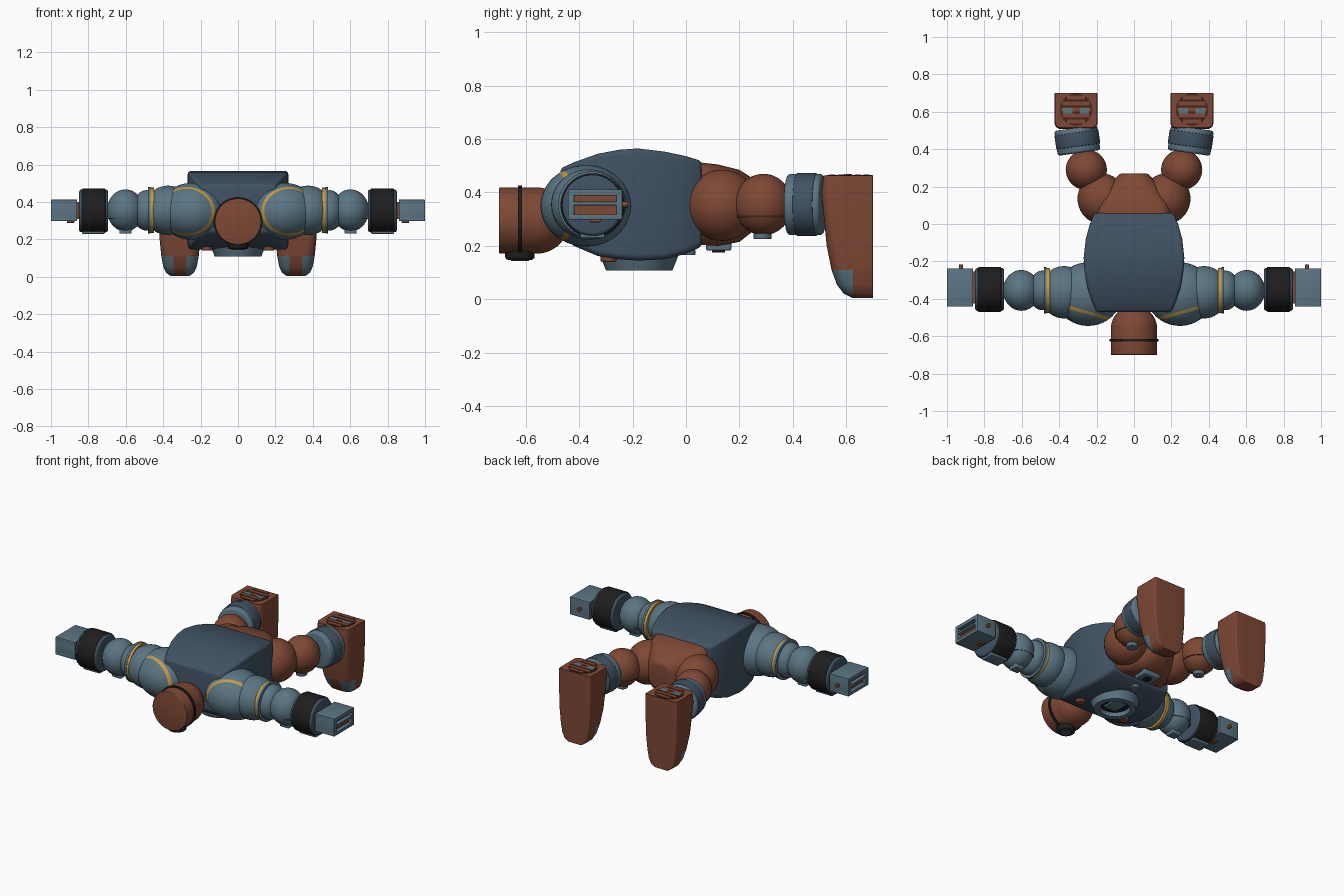
import bpy, bmesh
from math import radians, pi, cos, sin
from mathutils import Vector, Matrix

if "Cube" in bpy.data.objects:
    bpy.data.objects.remove(bpy.data.objects["Cube"])


def material(name, rgb):
    m = bpy.data.materials.new(name)
    m.use_nodes = True
    m.diffuse_color = (*rgb, 1)
    node = m.node_tree.nodes["Principled BSDF"]
    node.inputs["Base Color"].default_value = (*rgb, 1)
    node.inputs["Roughness"].default_value = 0.7
    return m


navy = material("navy", (0.052, 0.085, 0.125))
slate = material("slate blue", (0.105, 0.18, 0.23))
rust = material("rust brown", (0.21, 0.065, 0.035))
dark = material("dark brown", (0.05, 0.017, 0.01))
black = material("black", (0.013, 0.013, 0.014))
gold = material("gold", (0.55, 0.33, 0.06))
AXES = {"x": Matrix.Rotation(pi / 2, 4, "Y"), "y": Matrix.Rotation(-pi / 2, 4, "X"), "z": Matrix()}


def finish(name, bm, mats, mirror=False, bevel=0.0, limit=40, paint=None):
    """Soften edges, paint by rule, shade and mirror one part."""
    bmesh.ops.recalc_face_normals(bm, faces=bm.faces)
    if bevel:
        edges = [e for e in bm.edges if len(e.link_faces) == 2 and e.calc_face_angle() > radians(limit)]
        bmesh.ops.bevel(bm, geom=edges, offset=bevel, segments=3, profile=0.5, affect="EDGES")
    if paint:
        planes, rule = paint
        for co, no in planes:
            bmesh.ops.bisect_plane(bm, geom=bm.verts[:] + bm.edges[:] + bm.faces[:],
                                   plane_co=co, plane_no=no)
        for f in bm.faces:
            f.material_index = int(rule(f.calc_center_median()))
    me = bpy.data.meshes.new(name)
    bm.to_mesh(me)
    bm.free()
    for m in mats:
        me.materials.append(m)
    me.polygons.foreach_set("use_smooth", [True] * len(me.polygons))
    me.set_sharp_from_angle(angle=radians(40))
    ob = bpy.data.objects.new(name, me)
    bpy.context.collection.objects.link(ob)
    if mirror:
        ob.modifiers.new("Mirror", "MIRROR").use_mirror_merge = False
    return ob


def ball(name, at, size, mat, mirror=True, paint=None):
    bm = bmesh.new()
    bmesh.ops.create_uvsphere(bm, u_segments=40, v_segments=24, radius=1)
    bm.transform(Matrix.Translation(at) @ Matrix.Diagonal((*size, 1)))
    mats = mat if isinstance(mat, list) else [mat]
    return finish(name, bm, mats, mirror, paint=paint)


def drum(name, at, axis, r, depth, mat, mirror=False, bevel=0.0, r2=None, turn=0):
    bm = bmesh.new()
    bmesh.ops.create_cone(bm, cap_ends=True, segments=40, radius1=r, radius2=r2 or r, depth=depth)
    bm.transform(Matrix.Translation(at) @ Matrix.Rotation(radians(turn), 4, "Z") @ AXES[axis])
    return finish(name, bm, [mat], mirror, bevel)


def box(name, lo, hi, mat, mirror=False, bevel=0.0):
    lo, hi = Vector(lo), Vector(hi)
    bm = bmesh.new()
    bmesh.ops.create_cube(bm, size=1)
    bm.transform(Matrix.Translation((lo + hi) / 2) @ Matrix.Diagonal((*(hi - lo), 1)))
    return finish(name, bm, [mat], mirror, bevel)


def loft(name, axis, rows, mats, mirror=False, bevel=0.0, paint=None):
    """Skin rounded rectangles: (position, u0, u1, v0, v1, corner at v0, corner at v1)."""
    bm = bmesh.new()
    rings = []
    for p, u0, u1, v0, v1, ra, rb in rows:
        ring = []
        corners = [(u1 - rb, v1 - rb, rb), (u0 + rb, v1 - rb, rb), (u0 + ra, v0 + ra, ra), (u1 - ra, v0 + ra, ra)]
        for q, (cu, cv, r) in enumerate(corners):
            for k in range(6):
                a = pi / 2 * (q + k / 5)
                u, v = cu + r * cos(a), cv + r * sin(a)
                ring.append(bm.verts.new((u, p, v) if axis == "y" else (u, v, p)))
        rings.append(ring)
    for a, b in zip(rings, rings[1:]):
        for i in range(len(a)):
            j = (i + 1) % len(a)
            bm.faces.new((a[i], a[j], b[j], b[i]))
    bm.faces.new(rings[0])
    bm.faces.new(rings[-1])
    return finish(name, bm, mats, mirror, bevel, paint=paint)


def hoop(name, at, axis, outer, inner, depth, mat):
    """Ring with a sloped outer wall and an open middle."""
    bm = bmesh.new()
    loops = []
    for r, h in ((outer, depth), (outer * 0.84, 0), (inner, 0), (inner * 0.92, depth)):
        loops.append([bm.verts.new((r * cos(i * pi / 20), r * sin(i * pi / 20), h)) for i in range(40)])
    for a, b in zip(loops, loops[1:] + loops[:1]):
        for i in range(40):
            j = (i + 1) % 40
            bm.faces.new((a[i], a[j], b[j], b[i]))
    bm.transform(Matrix.Translation(at) @ AXES[axis])
    return finish(name, bm, [mat])


# Torso, lying face down
spans = [(-0.47, 0.20, 0.24, 0.49), (-0.42, 0.222, 0.20, 0.513), (-0.33, 0.252, 0.162, 0.545),
         (-0.25, 0.265, 0.15, 0.56), (-0.18, 0.269, 0.145, 0.565), (-0.08, 0.258, 0.15, 0.553),
         (0.0, 0.236, 0.17, 0.536), (0.058, 0.212, 0.197, 0.518)]
loft("torso", "y", [(y, -w, w, b, t, 0.025, 0.018) for y, w, b, t in spans], [navy], bevel=0.012)

# Chest ring and details on the underside
hoop("chest_ring", (0, -0.175, 0.108), "z", 0.148, 0.09, 0.06, slate)
drum("chest_ring_floor", (0, -0.175, 0.145), "z", 0.1, 0.02, black)
box("chest_plate", (-0.045, -0.225, 0.126), (0.045, -0.125, 0.14), slate, bevel=0.004)
drum("chest_studs", (0.165, -0.29, 0.16), "z", 0.03, 0.04, rust, True, 0.006)
drum("belly_stud", (0, 0.01, 0.175), "z", 0.025, 0.02, slate, bevel=0.004)

# Head with strap and single eye
drum("head", (0, -0.63, 0.295), "y", 0.124, 0.14, rust, bevel=0.004)
ball("head_back", (0, -0.56, 0.295), (0.124, 0.124, 0.124), rust, False)
drum("head_strap", (0, -0.622, 0.295), "y", 0.131, 0.015, black)
drum("eye_housing", (0, -0.622, 0.175), "z", 0.055, 0.055, black, bevel=0.012)
drum("eye_lens", (0, -0.622, 0.147), "z", 0.034, 0.008, navy)

# Shoulders with a gold stripe
normal = Vector((0.27, -0.96, 0)).normalized()
start = Vector((0.26, -0.462, 0.35))
stop = start + normal * 0.017
ball("shoulders", (0.245, -0.375, 0.35), (0.18, 0.17, 0.152), [slate, gold],
     paint=([(start, normal), (stop, normal)],
            lambda c: 0 < (c - start).dot(normal) < 0.017))
ball("upper_arms", (0.375, -0.365, 0.355), (0.13, 0.14, 0.132), slate)
drum("arm_gold_rings", (0.459, -0.355, 0.355), "x", 0.121, 0.018, gold, True)
drum("arm_ring_rims", (0.474, -0.355, 0.355), "x", 0.124, 0.014, slate, True)
ball("lower_arm_balls", (0.49, -0.355, 0.355), (0.075, 0.106, 0.108), slate)
ball("elbows", (0.602, -0.355, 0.355), (0.098, 0.109, 0.112), slate)
drum("elbow_seams", (0.602, -0.355, 0.312), "z", 0.1005, 0.006, navy, True)
box("elbow_studs", (0.57, -0.387, 0.23), (0.634, -0.323, 0.27), slate, True, 0.006)

# Wrist cuffs
drum("wrists", (0.772, -0.35, 0.352), "x", 0.114, 0.155, navy, True, 0.012)
drum("wrist_bands", (0.772, -0.35, 0.352), "x", 0.12, 0.125, black, True, 0.006)
box("wrist_panels", (0.715, -0.395, 0.229), (0.835, -0.305, 0.27), slate, True, 0.005)

# Hands: open frames around a rust core
box("hand_roots", (0.84, -0.425, 0.31), (0.865, -0.255, 0.4), rust, True)
box("hand_cores", (0.86, -0.42, 0.315), (0.975, -0.26, 0.395), rust, True)
for side, lo, hi in (("top", (-0.442, 0.388), (-0.238, 0.412)), ("bottom", (-0.442, 0.298), (-0.238, 0.318)),
                     ("front", (-0.442, 0.3), (-0.418, 0.41)), ("back", (-0.262, 0.3), (-0.238, 0.41)),
                     ("middle", (-0.43, 0.352), (-0.25, 0.366))):
    box("hand_frame_" + side, (0.86, *lo), (1.0, *hi), slate, True, 0.003)
drum("hand_pins", (0.925, -0.235, 0.355), "y", 0.011, 0.035, rust, True)
box("hand_lower_pads", (0.875, -0.36, 0.288), (0.915, -0.32, 0.305), rust, True, 0.003)

# Pelvis, hips and knees
loft("pelvis", "y", [(0.03, -0.2, 0.2, 0.205, 0.515, 0.06, 0.05), (0.12, -0.185, 0.185, 0.2, 0.505, 0.09, 0.07),
                     (0.2, -0.14, 0.14, 0.215, 0.485, 0.1, 0.09), (0.27, -0.075, 0.075, 0.27, 0.44, 0.06, 0.06)],
     [rust], bevel=0.012)
ball("hips", (0.172, 0.135, 0.352), (0.13, 0.135, 0.133), rust)
box("belt_box", (-0.06, 0.075, 0.182), (0.06, 0.17, 0.225), slate, bevel=0.008)
drum("belt_lens", (0, 0.122, 0.18), "z", 0.025, 0.009, black)
ball("knees", (0.255, 0.29, 0.355), (0.11, 0.108, 0.115), rust)
drum("knee_seams", (0.255, 0.29, 0.31), "z", 0.1025, 0.006, dark, True)
drum("knee_studs", (0.255, 0.287, 0.245), "z", 0.034, 0.04, slate, True, 0.005)

# Ankle cuffs
drum("ankles", (0.303, 0.447, 0.355), "y", 0.115, 0.135, slate, True, 0.014, turn=-8)
drum("ankle_bands", (0.303, 0.452, 0.355), "y", 0.1185, 0.075, navy, True, 0.004, turn=-8)

# Feet pointing down, with two-sided toe caps
fx = 0.31
feet = [(0.463, 0.112, 0.515, 0.03), (0.4, 0.115, 0.507, 0.035), (0.2, 0.109, 0.527, 0.045),
        (0.11, 0.1, 0.545, 0.05), (0.055, 0.09, 0.565, 0.05), (0.022, 0.075, 0.59, 0.045),
        (0.004, 0.05, 0.625, 0.03)]
X, Y, Z = Vector((1, 0, 0)), Vector((0, 1, 0)), Vector((0, 0, 1))
cuts = [((0, 0, 0.11), Z), ((0, 0.625, 0), Y), ((fx - 0.035, 0, 0), X), ((fx + 0.035, 0, 0), X)]
loft("feet", "z", [(z, fx - w, fx + w, y, 0.70, r, 0.006) for z, w, y, r in feet], [rust, slate], True,
     paint=(cuts, lambda c: c.z < 0.11 and c.y < 0.625 and abs(c.x - fx) > 0.035))

# Round heel vents with slats
drum("heel_vents", (fx, 0.612, 0.462), "z", 0.086, 0.006, dark, True)
for i in range(-2, 3):
    y, half = 0.612 + i * 0.032, (0.08 ** 2 - (i * 0.032) ** 2) ** 0.5
    box(f"heel_slat_{i + 3}", (fx - half, y - 0.011, 0.46), (fx + half, y + 0.011, 0.468), rust, True)
for x in (-0.045, 0.045):
    box("heel_light", (fx + x - 0.025, 0.592, 0.461), (fx + x + 0.025, 0.62, 0.469), slate, True)
